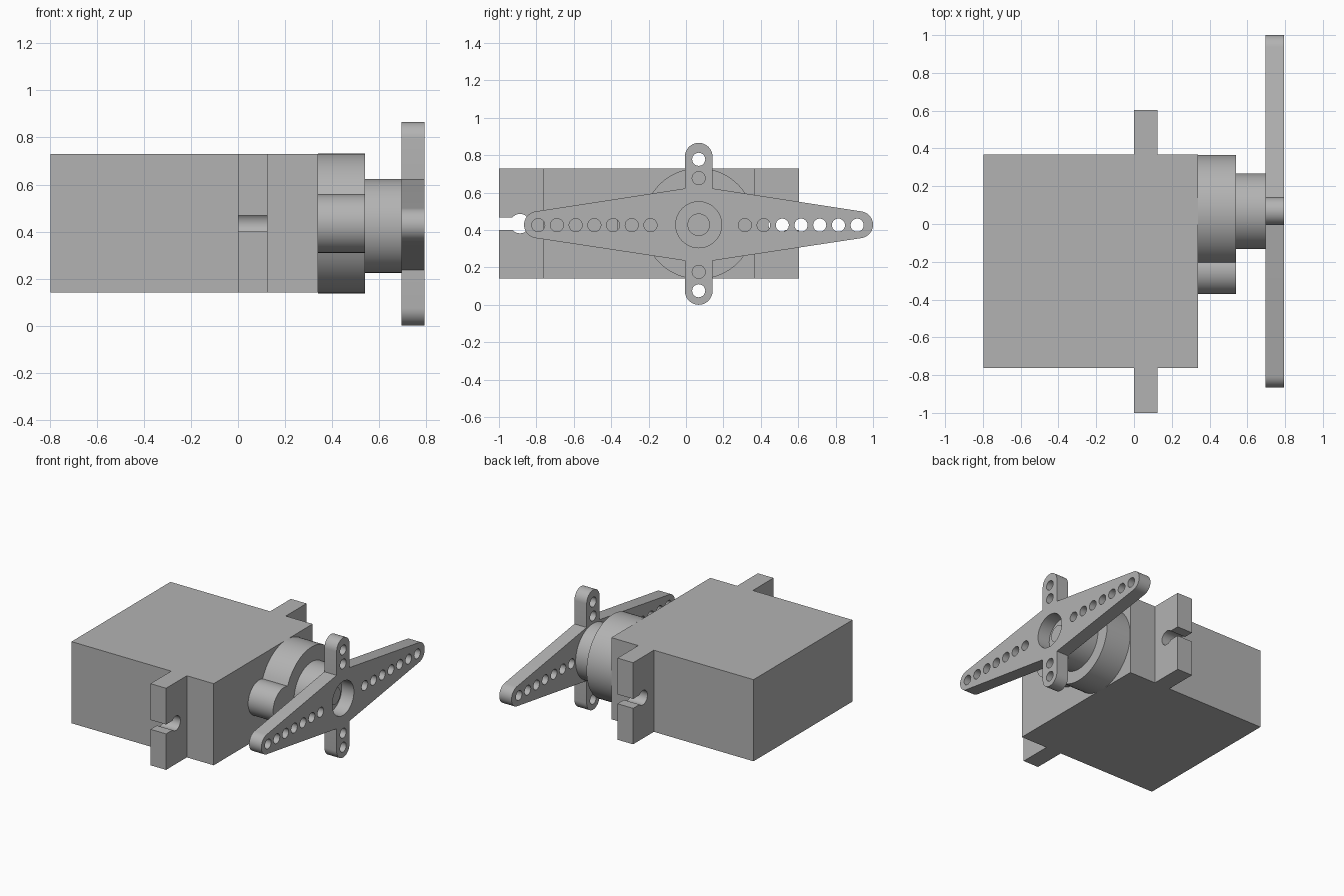
import bpy, bmesh
from math import pi, sin, cos, asin, radians
from mathutils import Vector

old = bpy.data.objects.get("Cube")
if old:
    bpy.data.objects.remove(old, do_unlink=True)

grey = bpy.data.materials.new("plain grey")
grey.use_nodes = True
GREY = (0.45, 0.45, 0.45, 1)
grey.diffuse_color = GREY
grey.node_tree.nodes["Principled BSDF"].inputs["Base Color"].default_value = GREY

CY, CZ = 0.068, 0.434      # output shaft axis
MID = -0.198               # case centre along y


def arc(y, z, r, a0, a1, n=16):
    """Points on an arc in the y-z plane, angles in radians."""
    return [(y + r * cos(a0 + (a1 - a0) * i / n),
             z + r * sin(a0 + (a1 - a0) * i / n)) for i in range(n + 1)]


def circle(y, z, r, n=24):
    return arc(y, z, r, 0, 2 * pi, n)[:-1]


def rect(y0, y1, z0, z1):
    return [(y0, z0), (y1, z0), (y1, z1), (y0, z1)]


def plate(name, x0, x1, *loops):
    """Fill the outline (minus any hole loops) and extrude it along x."""
    bm = bmesh.new()
    for loop in loops:
        vs = [bm.verts.new((x0, y, z)) for y, z in loop]
        for a, b in zip(vs, vs[1:] + vs[:1]):
            bm.edges.new((a, b))
    if len(loops) == 1:
        bm.faces.new(bm.verts[:])
    else:
        bmesh.ops.triangle_fill(bm, use_beauty=True, edges=bm.edges[:],
                                normal=Vector((1, 0, 0)))
    ext = bmesh.ops.extrude_face_region(bm, geom=bm.faces[:], use_keep_orig=True)
    moved = [g for g in ext["geom"] if isinstance(g, bmesh.types.BMVert)]
    bmesh.ops.translate(bm, verts=moved, vec=(x1 - x0, 0, 0))
    bmesh.ops.recalc_face_normals(bm, faces=bm.faces[:])
    mesh = bpy.data.meshes.new(name)
    bm.to_mesh(mesh)
    bm.free()
    mesh.materials.append(grey)
    ob = bpy.data.objects.new(name, mesh)
    bpy.context.collection.objects.link(ob)
    bpy.ops.object.select_all(action='DESELECT')
    ob.select_set(True)
    bpy.context.view_layer.objects.active = ob
    bpy.ops.object.shade_smooth_by_angle(angle=radians(30))
    return ob


# Main case
plate("case", -0.797, 0.34, rect(-0.763, 0.367, 0.14, 0.73))

# Mounting ears with keyhole slots, mirrored about the case centre
slot_r, slot_half = 0.052, 0.034
mouth = asin(slot_half / slot_r)
for name, s in (("back_ear", 1), ("front_ear", -1)):
    near, far, hole = 0.565, 0.802, 0.69
    outline = [(far, CZ + slot_half), (far, 0.73), (near - MID + MID, 0.73),
               (near, 0.14), (far, 0.14), (far, CZ - slot_half)]
    outline += arc(hole, CZ, slot_r, -mouth, mouth - 2 * pi, 24)
    plate(name, 0, 0.125, [(MID + s * y, z) for y, z in outline])

# Gear housing: large and small round lobes in one outline
big, small, small_y = 0.297, 0.125, -0.245
gap = CY - small_y
reach = (gap ** 2 + big ** 2 - small ** 2) / (2 * gap)
a_big = pi - asin((1 - (reach / big) ** 2) ** 0.5)
a_small = asin((big ** 2 - reach ** 2) ** 0.5 / small)
if reach > gap:
    a_small = pi - a_small
if small_y > CY - reach:
    a_small_start = a_small
else:
    a_small_start = a_small
plate("gear_housing", 0.34, 0.54,
      arc(CY, CZ, big, -a_big, a_big, 56)
      + arc(small_y, CZ, small, a_small_start, 2 * pi - a_small_start, 28)[1:-1])

# Output hub and the shaft tip seen inside the horn
plate("output_hub", 0.54, 0.695, circle(CY, CZ - 0.01, 0.2, 48))
plate("shaft_tip", 0.695, 0.73, circle(CY, CZ - 0.006, 0.06, 32))

# Four-armed horn: long tapered arms along y, short straight arms along z
w, root, tip = 0.074, 0.188, 0.072
top_z, low_z = 0.866 - w, w
yb, yf = 1.0 - tip, -0.866 + tip
horn = (arc(yb, CZ - 0.006, tip, -1.43, 1.43)
        + [(CY + w, CZ + root)] + arc(CY, top_z, w, 0, pi) + [(CY - w, CZ + root)]
        + arc(yf, CZ - 0.006, tip, pi - 1.43, pi + 1.43)
        + [(CY - w, CZ - root - 0.01)] + arc(CY, low_z, w, pi, 2 * pi)
        + [(CY + w, CZ - root - 0.01)])
holes = [circle(CY, CZ - 0.006, 0.123, 40)]
holes += [circle(start + 0.1 * i, CZ - 0.008, 0.035)
          for start in (-0.79, 0.315) for i in range(7)]
holes += [circle(CY, z, 0.035) for z in (0.075, 0.176, 0.677, 0.778)]
plate("horn", 0.695, 0.793, horn, *holes)
